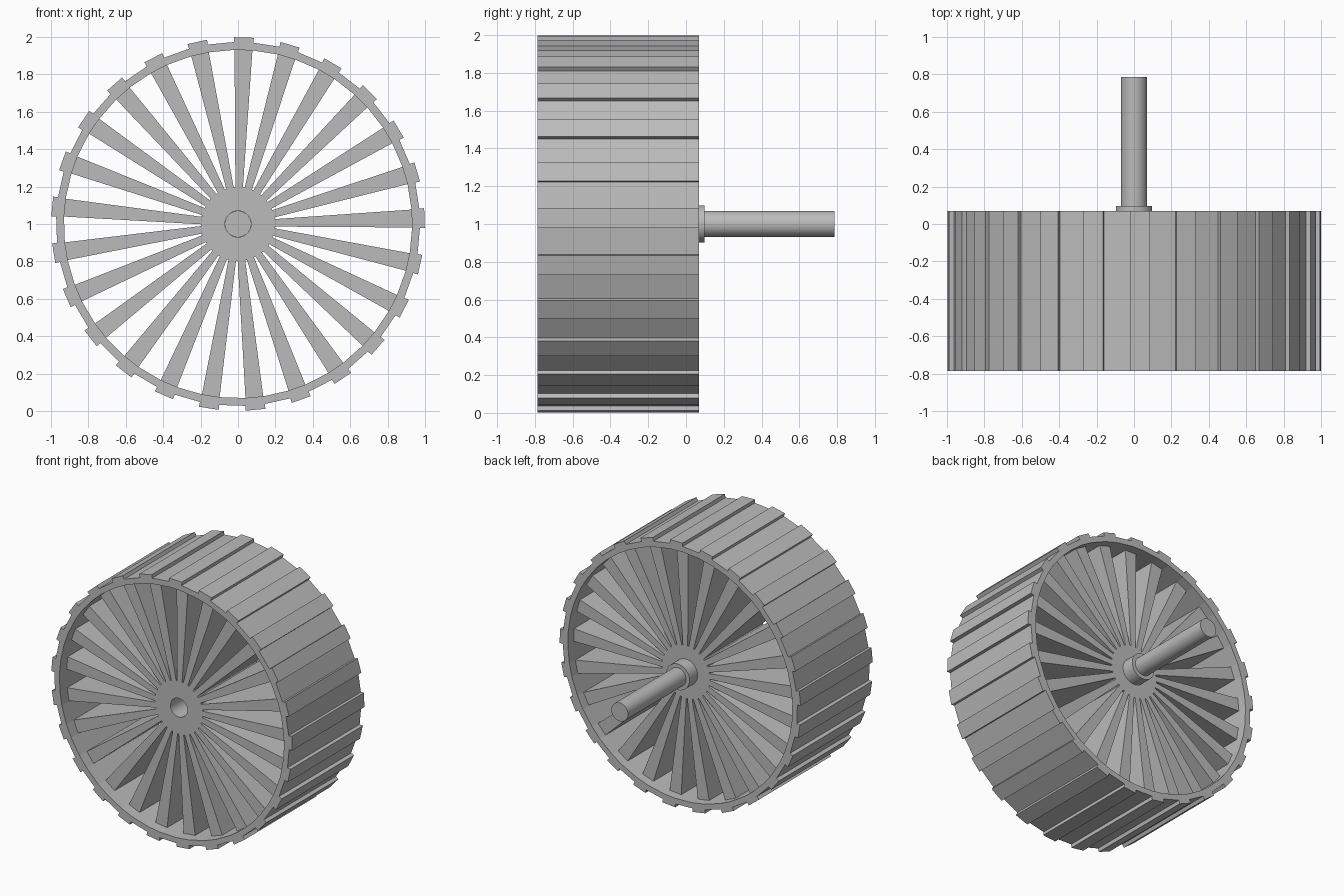
import bpy, bmesh
from math import sin, cos, pi, radians
from mathutils import Vector

cube = bpy.data.objects.get("Cube")
if cube:
    bpy.data.objects.remove(cube)

grey = bpy.data.materials.new("plain grey")
grey.use_nodes = True
COLOUR = (0.5, 0.5, 0.5, 1)
grey.diffuse_color = COLOUR
grey.node_tree.nodes["Principled BSDF"].inputs["Base Color"].default_value = COLOUR

COUNT = 25                       # spokes and treads
STEP = 2 * pi / COUNT
START = radians(1.8)
FRONT, BACK = -0.785, 0.07       # rim faces
HUB_FRONT, HUB_BACK = -0.7, 0.0  # recessed hub and spokes
TIP = 0.785


def polar(r, a, y):
    """Point around the axle, which runs along y at height 1."""
    return Vector((r * cos(a), y, 1 + r * sin(a)))


def extrude(name, outlines, y0, y1, smooth=False):
    """Joins flat polar outlines and extrudes them along the axle."""
    bm = bmesh.new()
    for outline in outlines:
        bm.faces.new([bm.verts.new(polar(r, a, y0)) for r, a in outline])
    bmesh.ops.remove_doubles(bm, verts=bm.verts, dist=1e-5)
    geom = bmesh.ops.extrude_face_region(bm, geom=bm.faces[:], use_keep_orig=True)["geom"]
    moved = [v for v in geom if isinstance(v, bmesh.types.BMVert)]
    bmesh.ops.translate(bm, verts=moved, vec=(0, y1 - y0, 0))
    bmesh.ops.recalc_face_normals(bm, faces=bm.faces[:])
    mesh = bpy.data.meshes.new(name)
    bm.to_mesh(mesh)
    bm.free()
    mesh.materials.append(grey)
    obj = bpy.data.objects.new(name, mesh)
    bpy.context.collection.objects.link(obj)
    if smooth:
        bpy.ops.object.select_all(action="DESELECT")
        obj.select_set(True)
        bpy.context.view_layer.objects.active = obj
        bpy.ops.object.shade_smooth_by_angle(angle=radians(30))
    return obj


def disc(r, n=40):
    return [[(r, 2 * pi * i / n) for i in range(n)]]


def ring(inner, outer, n=50):
    angles = [2 * pi * i / n for i in range(n)]
    d = 2 * pi / n
    return [[(inner, a), (outer, a), (outer, a + d), (inner, a + d)] for a in angles]


# Rim with raised treads
INNER, OUTER, TREAD = 0.931, 0.973, 0.999
half = radians(3.05)
rim = []
for i in range(COUNT):
    a = START + i * STEP
    lo, hi, nxt = a - half, a + half, a + STEP - half
    rim.append([(INNER, lo), (OUTER, lo), (TREAD, lo), (TREAD, hi), (OUTER, hi), (INNER, hi)])
    rim.append([(INNER, hi), (OUTER, hi), (OUTER, nxt), (INNER, nxt)])
extrude("rim", rim, FRONT, BACK)

# Tapered spokes
spokes = []
for i in range(COUNT):
    a = START + i * STEP
    root, tip = 0.02 / 0.193, 0.048 / 0.934
    spokes.append([(0.193, a - root), (0.934, a - tip), (0.934, a + tip), (0.193, a + root)])
extrude("spokes", spokes, HUB_FRONT, HUB_BACK)

# Hub with bore, collar and axle
extrude("hub", ring(0.07, 0.198), HUB_FRONT, HUB_BACK, True)
extrude("collar", disc(0.097), HUB_BACK - 0.01, 0.097, True)
extrude("axle", disc(0.069), HUB_BACK - 0.02, TIP, True)
